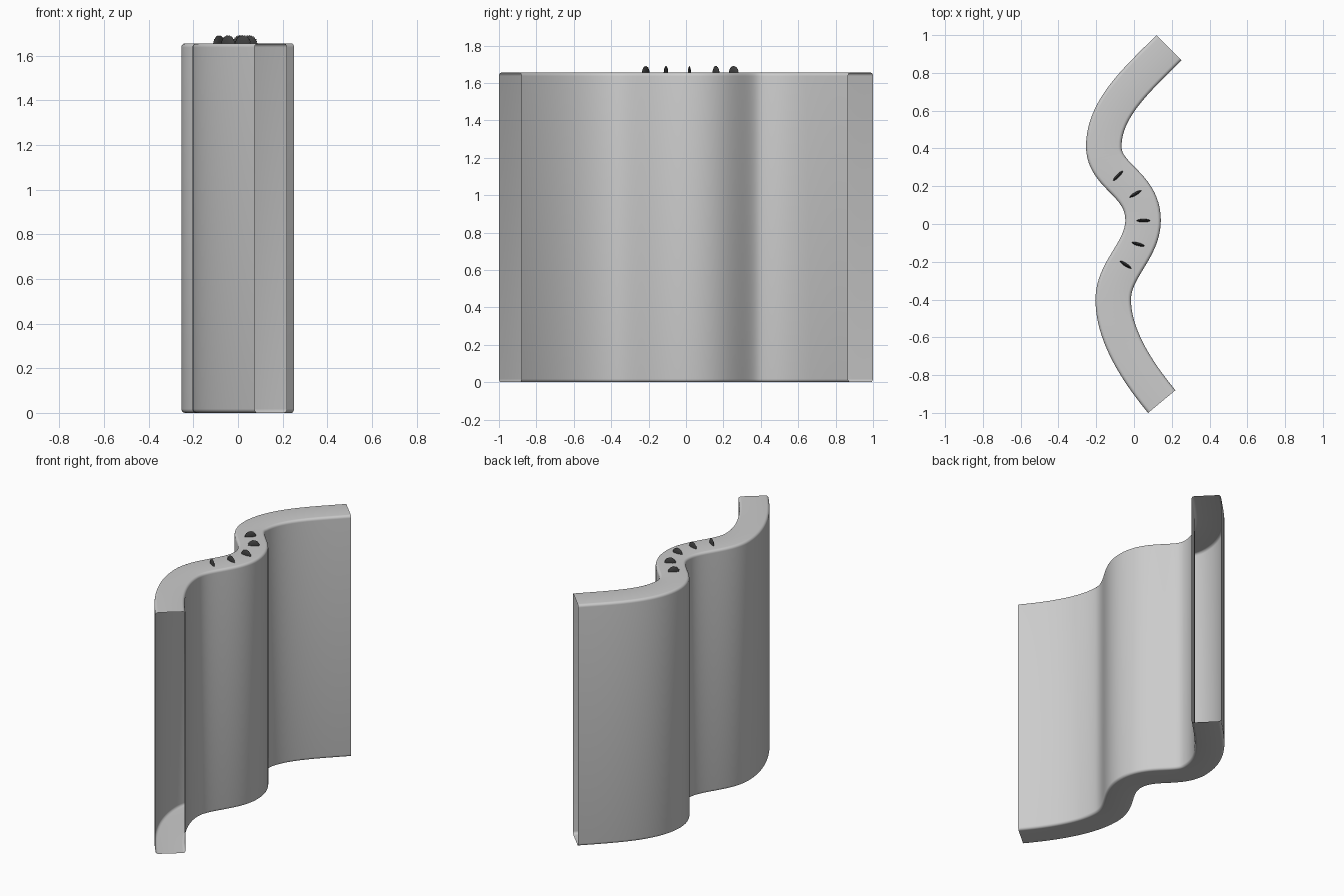
import bpy, bmesh
from math import sin, cos, pi, radians
from mathutils import Vector
from mathutils.geometry import interpolate_bezier

cube = bpy.data.objects.get("Cube")
if cube:
    bpy.data.objects.remove(cube)

HEIGHT, HALF, ROUND = 1.655, 0.094, 0.018


def material(name, value):
    m = bpy.data.materials.new(name)
    m.use_nodes = True
    colour = (value, value, value, 1)
    m.diffuse_color = colour
    m.node_tree.nodes["Principled BSDF"].inputs["Base Color"].default_value = colour
    return m


def finish(name, bm, mat, angle):
    mesh = bpy.data.meshes.new(name)
    bmesh.ops.recalc_face_normals(bm, faces=bm.faces)
    bm.to_mesh(mesh)
    bm.free()
    ob = bpy.data.objects.new(name, mesh)
    bpy.context.collection.objects.link(ob)
    mesh.materials.append(mat)
    bpy.ops.object.select_all(action='DESELECT')
    ob.select_set(True)
    bpy.context.view_layer.objects.active = ob
    bpy.ops.object.shade_smooth_by_angle(angle=radians(angle))
    return ob


wall_grey = material("light grey", 0.6)
fin_grey = material("dark grey", 0.05)

# Wavy centre line: knot, handle out, handle in, next knot
segments = [
    ((0.147, -0.94), (0.006, -0.77), (-0.11, -0.58), (-0.11, -0.4)),
    ((-0.11, -0.4), (-0.11, -0.24), (0.048, -0.14), (0.048, 0.02)),
    ((0.048, 0.02), (0.048, 0.215), (-0.16, 0.25), (-0.16, 0.41)),
    ((-0.16, 0.41), (-0.16, 0.61), (0.015, 0.763), (0.185, 0.933)),
]
path = []
for seg in segments:
    pts = interpolate_bezier(*[Vector((x, y, 0)) for x, y in seg], 25)
    path += pts if not path else pts[1:]

# Rounded rectangle cross-section: (sideways, height)
profile = []
corners = [(1, HEIGHT - ROUND), (-1, HEIGHT - ROUND), (-1, ROUND), (1, ROUND)]
for c, (side, z) in enumerate(corners):
    for k in range(6):
        a = (c + k / 5) * pi / 2
        profile.append((side * (HALF - ROUND) + ROUND * cos(a), z + ROUND * sin(a)))

# Hollow wall swept along the path, open at both ends
bm = bmesh.new()
rings = []
for i, p in enumerate(path):
    t = (path[min(i + 1, len(path) - 1)] - path[max(i - 1, 0)]).normalized()
    # exact directions at the two cut ends
    if i == 0:
        t = Vector((-0.64, 0.77, 0))
    side = Vector((t.y, -t.x, 0))
    rings.append([bm.verts.new(p + side * u + Vector((0, 0, z))) for u, z in profile])
n = len(profile)
for a, b in zip(rings, rings[1:]):
    for k in range(n):
        bm.faces.new((a[k], a[(k + 1) % n], b[(k + 1) % n], b[k]))
finish("wavy_wall", bm, wall_grey, 40)

# Thin lens-shaped discs with notched rims, half sunk in the top
fins = [(-0.045, -0.215, -33), (0.022, -0.107, -15), (0.05, 0.018, 0),
        (0.008, 0.16, 30), (-0.085, 0.255, 45)]
RIM = 48
for i, (x, y, turn) in enumerate(fins):
    bm = bmesh.new()
    a = radians(turn)
    along, across = Vector((cos(a), sin(a), 0)), Vector((-sin(a), cos(a), 0))
    centre = Vector((x, y, HEIGHT))

    def ring(radius, offset, notch=0):
        return [bm.verts.new(centre + across * offset
                             + along * cos(2 * pi * k / RIM) * (radius - notch * (k % 2))
                             + Vector((0, 0, sin(2 * pi * k / RIM) * (radius - notch * (k % 2)))))
                for k in range(RIM)]

    loops = [ring(0.014, -0.008), ring(0.028, -0.005), ring(0.037, 0, 0.003),
             ring(0.028, 0.005), ring(0.014, 0.008)]
    for p, q in zip(loops, loops[1:]):
        for k in range(RIM):
            bm.faces.new((p[k], p[(k + 1) % RIM], q[(k + 1) % RIM], q[k]))
    bm.faces.new(loops[0])
    bm.faces.new(loops[-1])
    finish(f"top_fin_{i + 1}", bm, fin_grey, 35)
